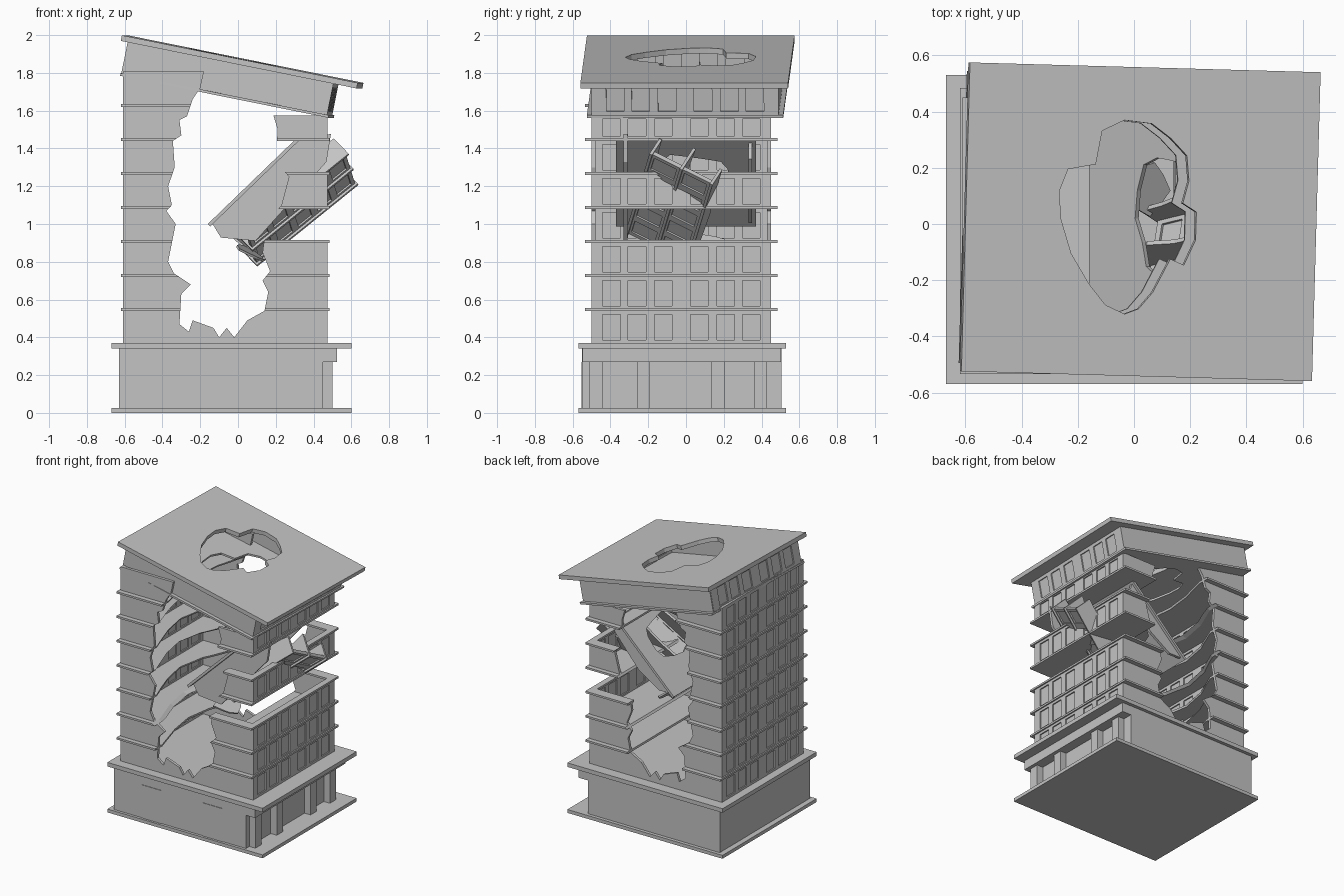
import bpy, bmesh, math, random
from mathutils import Matrix, Vector

cube = bpy.data.objects.get("Cube")
if cube:
    bpy.data.objects.remove(cube)
random.seed(4)

concrete = bpy.data.materials.new("grey_concrete")
concrete.use_nodes = True
GREY = (0.55, 0.55, 0.55, 1)
concrete.diffuse_color = GREY
concrete.node_tree.nodes["Principled BSDF"].inputs["Base Color"].default_value = GREY


def finish(name, bm, matrix=None):
    bmesh.ops.recalc_face_normals(bm, faces=bm.faces)
    mesh = bpy.data.meshes.new(name)
    bm.to_mesh(mesh)
    bm.free()
    mesh.materials.append(concrete)
    ob = bpy.data.objects.new(name, mesh)
    bpy.context.collection.objects.link(ob)
    if matrix:
        ob.matrix_world = matrix
    return ob


def add_box(bm, x, y, z):
    size = [b - a for a, b in (x, y, z)]
    mid = [(a + b) / 2 for a, b in (x, y, z)]
    bmesh.ops.create_cube(bm, size=1, matrix=Matrix.Translation(mid) @ Matrix.Diagonal((*size, 1)))


def box(name, x, y, z, matrix=None):
    bm = bmesh.new()
    add_box(bm, x, y, z)
    return finish(name, bm, matrix)


def loft(name, rings, matrix=None):
    """Closed solid through matching rings of points."""
    bm = bmesh.new()
    loops = [[bm.verts.new(p) for p in ring] for ring in rings]
    n = len(loops[0])
    for a, b in zip(loops, loops[1:]):
        for i in range(n):
            bm.faces.new((a[i], a[(i + 1) % n], b[(i + 1) % n], b[i]))
    bm.faces.new(loops[0])
    bm.faces.new(loops[-1])
    return finish(name, bm, matrix)


def prism(name, outline, z0, z1, matrix=None):
    return loft(name, [[(x, y, z) for x, y in outline] for z in (z0, z1)], matrix)


def blob(cx, cy, rx, ry, n, rough):
    """Ragged oval outline."""
    pts = []
    for i in range(n):
        a = math.tau * i / n
        r = 1 + random.uniform(-rough, rough)
        pts.append((cx + rx * r * math.cos(a), cy + ry * r * math.sin(a)))
    return pts


def cut(ob, *cutters):
    bpy.context.view_layer.objects.active = ob
    for c in cutters:
        mod = ob.modifiers.new("cut", 'BOOLEAN')
        mod.operation = 'DIFFERENCE'
        mod.solver = 'EXACT'
        mod.object = c
        bpy.ops.object.modifier_apply(modifier=mod.name)


WINDOWS = (-0.37, -0.235, -0.095, 0.095, 0.235, 0.37)


def window_wall(name, x, cy, half, z0, z1, centres=WINDOWS, matrix=None):
    """Wall across y with a row of recessed windows on both faces."""
    bm = bmesh.new()
    xs = (x - 0.012, x + 0.012)
    sill, head = z0 + 0.02, z0 + (z1 - z0) * 0.86
    add_box(bm, xs, (cy - half, cy + half), (z0, sill))
    add_box(bm, xs, (cy - half, cy + half), (head, z1))
    edges = [cy - half]
    for c in centres:
        edges += [cy + c - 0.047, cy + c + 0.047]
    edges.append(cy + half)
    for a, b in zip(edges[::2], edges[1::2]):
        add_box(bm, xs, (a, b), (sill, head))
    add_box(bm, (x - 0.003, x + 0.003), (cy - half, cy + half), (sill, head))
    return finish(name, bm, matrix)


# Ground storey with a shallow colonnade on the +x side
box("base_slab", (-0.67, 0.6), (-0.57, 0.53), (0, 0.025))
box("ground_storey", (-0.63, 0.45), (-0.55, 0.505), (0.025, 0.34))
box("cornice_slab", (-0.67, 0.6), (-0.57, 0.53), (0.34, 0.37))
box("colonnade_lintel", (0.44, 0.525), (-0.549, 0.504), (0.27, 0.34))
for y in (-0.475, -0.225, 0.17, 0.395):
    box("colonnade_column", (0.44, 0.5), (y - 0.035, y + 0.035), (0.025, 0.28))
for x in (-0.32, 0.18):
    box("door_panel", (x - 0.08, x + 0.08), (-0.554, -0.549), (0.025, 0.27))

# Ragged breach running through the tower, wider inside than at the faces
BREACH = [(-0.16, 1.9), (-0.2, 1.72), (-0.24, 1.66), (-0.27, 1.57), (-0.31, 1.55), (-0.3, 1.47),
          (-0.345, 1.44), (-0.335, 1.3), (-0.37, 1.2), (-0.35, 1.1), (-0.38, 1.07), (-0.33, 1),
          (-0.37, 0.8), (-0.34, 0.74), (-0.25, 0.68), (-0.3, 0.63), (-0.31, 0.47), (-0.26, 0.43),
          (-0.24, 0.49), (-0.13, 0.45), (-0.1, 0.4), (-0.06, 0.45), (-0.02, 0.4), (0.05, 0.49),
          (0.14, 0.54), (0.16, 0.64), (0.13, 0.7), (0.17, 0.75), (0.13, 0.85), (0.15, 1),
          (0.23, 1.1), (0.27, 1.25), (0.2, 1.33), (0.21, 1.5), (0.18, 1.6), (0.1, 1.9)]
rings = []
for y, s in ((-0.7, 1), (-0.45, 1), (-0.2, 1.35), (0, 1.5), (0.2, 1.35), (0.4, 1), (0.7, 1.02)):
    rings.append([(-0.1 + (x + 0.1) * (s if x < -0.1 else 1), y, z) for x, z in BREACH])
breach = loft("breach_cutter", rings)
void = box("void_cutter", (-0.05, 0.44), (-0.46, 0.41), (0.8, 1.35))

# Tower storeys: plain front and back, windows on the sides
BASE, STEP = 0.367, 0.18
for k in range(8):
    z0, z1 = BASE + k * STEP, BASE + (k + 1) * STEP
    right = k in (0, 1, 2, 4, 6)
    top = 1.575 if k == 6 else z1
    window_wall("left_window_wall", -0.598, -0.025, 0.475, z0, z1)
    if right:
        window_wall("right_window_wall", 0.463, -0.025, 0.475, z0, top)
    for y in (-0.49, 0.44):
        spans = [(-0.609, -0.08, z1)]
        if right:
            spans = [(-0.609, 0.474, z1)] if k != 6 else spans + [(-0.08, 0.474, top)]
        for a, b, h in spans:
            wall = box("plain_wall", (a, b), (y - 0.01, y + 0.01), (z0, h))
            cut(wall, breach)
    if k:
        end = -0.08 if k == 7 else 0.485
        floor = box("floor_slab", (-0.62, end), (-0.535, 0.485), (z0 - 0.007, z0 + 0.007))
        cut(floor, breach)
        if k in (3, 5):
            cut(floor, void)

# Slipped top storey and roof, built level then tilted as one
tilt = (Matrix.Translation((0.025, 0.008, 1.873)) @ Matrix.Rotation(math.radians(-1.6), 4, 'Z')
        @ Matrix.Rotation(math.radians(11.4), 4, 'Y'))
ROOF_HOLE = [(-0.3, 0.1), (-0.27, 0.18), (-0.17, 0.2), (-0.15, 0.32), (-0.07, 0.36), (0.03, 0.35),
             (0.1, 0.3), (0.16, 0.24), (0.17, 0.15), (0.15, 0.07), (0.2, 0.04), (0.2, -0.06),
             (0.16, -0.15), (0.11, -0.13), (0.05, -0.25), (0, -0.31), (-0.05, -0.33),
             (-0.12, -0.3), (-0.18, -0.23), (-0.25, -0.12), (-0.29, 0)]
roof_hole = prism("roof_cutter", ROOF_HOLE, -0.4, 0.1)
roof = box("roof_slab", (-0.637, 0.637), (-0.55, 0.55), (-0.03, 0))
top_floor = box("top_storey_floor", (-0.605, 0.52), (-0.52, 0.52), (-0.212, -0.198))
for ob in (roof, top_floor):
    cut(ob, roof_hole)
    ob.matrix_world = tilt
for x in (-0.59, 0.498):
    window_wall("top_window_wall", x, 0, 0.49, -0.2, -0.028, matrix=tilt)
for y in (-0.485, 0.485):
    box("top_plain_wall", (-0.6, 0.51), (y - 0.01, y + 0.01), (-0.2, -0.028), tilt)

# Fallen floor with its end walls, leaning diagonally in the breach
lean = math.radians(44)
slope = Matrix.Translation((-0.16, 0, 1)) @ Matrix.Rotation(-lean, 4, 'Y')
fallen_hole = prism("fallen_cutter", blob(0.39, 0.02, 0.15, 0.24, 16, 0.15), -0.1, 0.1)
fallen = box("fallen_floor", (0, 0.66), (-0.37, 0.37), (-0.018, 0))
cut(fallen, fallen_hole)
fallen.matrix_world = slope
FRONT_WALL = [(0.02, -0.01), (0.66, -0.01), (0.8, -0.11), (0.68, -0.2), (0.12, -0.24), (0, -0.1)]
BACK_WALL = [(0.02, -0.01), (0.64, -0.01), (0.6, -0.1), (0.3, -0.13), (0.1, -0.09)]
for name, outline, y in (("fallen_front_wall", FRONT_WALL, -0.32), ("fallen_back_wall", BACK_WALL, 0.34)):
    loft(name, [[(u, y + t, z) for u, z in outline] for t in (-0.01, 0.01)], slope)

# Fallen window bays, twisted, on the lower side of the leaning floor
roll = math.radians(25)
along = Vector((math.cos(lean), 0, math.sin(lean)))
outward = Vector((math.sin(lean) * math.cos(roll), -math.sin(roll), -math.cos(lean) * math.cos(roll)))
bay = Matrix((outward, -along, along.cross(outward))).transposed().to_4x4()
bay = Matrix.Translation((0.265, -0.04, 1.155)) @ bay @ Matrix.Rotation(math.radians(-12), 4, 'X')
ROW = (-0.27, -0.135, 0, 0.135, 0.27)
for i in (-1, 0, 1):
    z = i * STEP
    inner = [(-0.02 + random.uniform(-0.03, 0.03), y / 20) for y in range(7, -8, -2)]
    prism("bay_floor", [(0.125, -0.35), (0.125, 0.35)] + inner, z - 0.008, z + 0.008, bay)
    if i < 1:
        window_wall("bay_window_wall", 0.1, 0, 0.34, z, z + STEP, ROW, bay)

# Splintered shards hanging below the fallen section
for x, y, z, turn in ((0.06, -0.2, 0.85, 30), (0.05, 0.12, 0.88, 38)):
    m = (Matrix.Translation((x, y, z)) @ Matrix.Rotation(math.radians(turn), 4, 'Y')
         @ Matrix.Rotation(math.radians(8), 4, 'X'))
    prism("broken_shard", blob(0, 0, 0.09, 0.1, 9, 0.3), -0.006, 0.006, m)

for c in (breach, void, roof_hole, fallen_hole):
    bpy.data.objects.remove(c)
